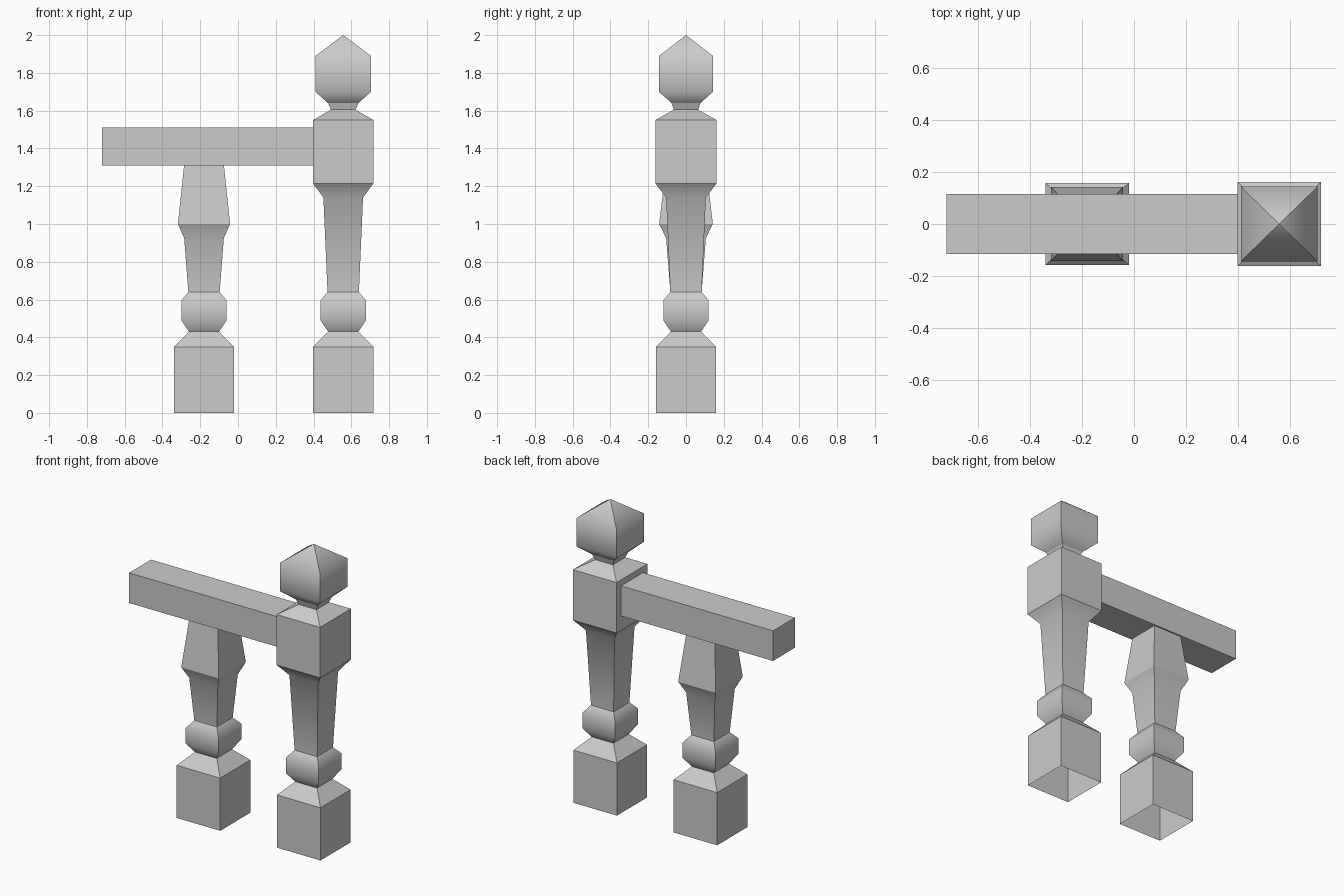
import bpy
import bmesh

if "Cube" in bpy.data.objects:
    bpy.data.objects.remove(bpy.data.objects["Cube"])


def square_turning(name, cx, profile):
    """Stack square rings (half width x, half width y, z, crisp ring?) into a post, open at the base."""
    bm = bmesh.new()
    rings, crisp = [], []
    for hx, hy, z, sharp in profile:
        if hx == 0:
            rings.append([bm.verts.new((0, 0, z))] * 4)
        else:
            rings.append([bm.verts.new((sx * hx, sy * hy, z))
                          for sx, sy in ((-1, -1), (1, -1), (1, 1), (-1, 1))])
        crisp.append(sharp)
    for a, b in zip(rings, rings[1:]):
        for i in range(4):
            j = (i + 1) % 4
            corners = [a[i], a[j], b[j], b[i]]
            bm.faces.new(list(dict.fromkeys(corners))).smooth = True
        # vertical corners always stay crisp
        for i in range(4):
            bm.edges.get((a[i], b[i])).smooth = False
    for ring, sharp in zip(rings, crisp):
        if sharp and ring[0] is not ring[1]:
            for i in range(4):
                bm.edges.get((ring[i], ring[(i + 1) % 4])).smooth = False
    bm.normal_update()
    mesh = bpy.data.meshes.new(name)
    bm.to_mesh(mesh)
    bm.free()
    obj = bpy.data.objects.new(name, mesh)
    obj.location.x = cx
    bpy.context.collection.objects.link(obj)
    return obj


# Shared foot: square plinth, neck and rounded collar
foot = [
    (0.16, 0.158, 0.00, True),
    (0.16, 0.158, 0.35, True),
    (0.08, 0.08, 0.43, True),
    (0.12, 0.12, 0.49, False),
    (0.12, 0.12, 0.595, False),
    (0.083, 0.083, 0.64, True),
]

# Newel post: tapered shaft, block and pointed cap
square_turning("newel_post", 0.557, foot + [
    (0.105, 0.105, 1.14, False),
    (0.16, 0.162, 1.215, True),
    (0.16, 0.162, 1.55, True),
    (0.065, 0.065, 1.605, True),
    (0.08, 0.076, 1.64, True),
    (0.147, 0.143, 1.70, False),
    (0.147, 0.143, 1.89, False),
    (0, 0, 2.00, False),
])

# Baluster: flared shaft running up under the rail
square_turning("baluster", -0.18, foot + [
    (0.105, 0.105, 0.925, False),
    (0.138, 0.142, 1.00, True),
    (0.105, 0.105, 1.315, True),
])

# Handrail
bpy.ops.mesh.primitive_cube_add(size=1, location=(-0.16, 0, 1.41))
rail = bpy.context.object
rail.name = "handrail"
rail.scale = (1.12, 0.23, 0.20)
